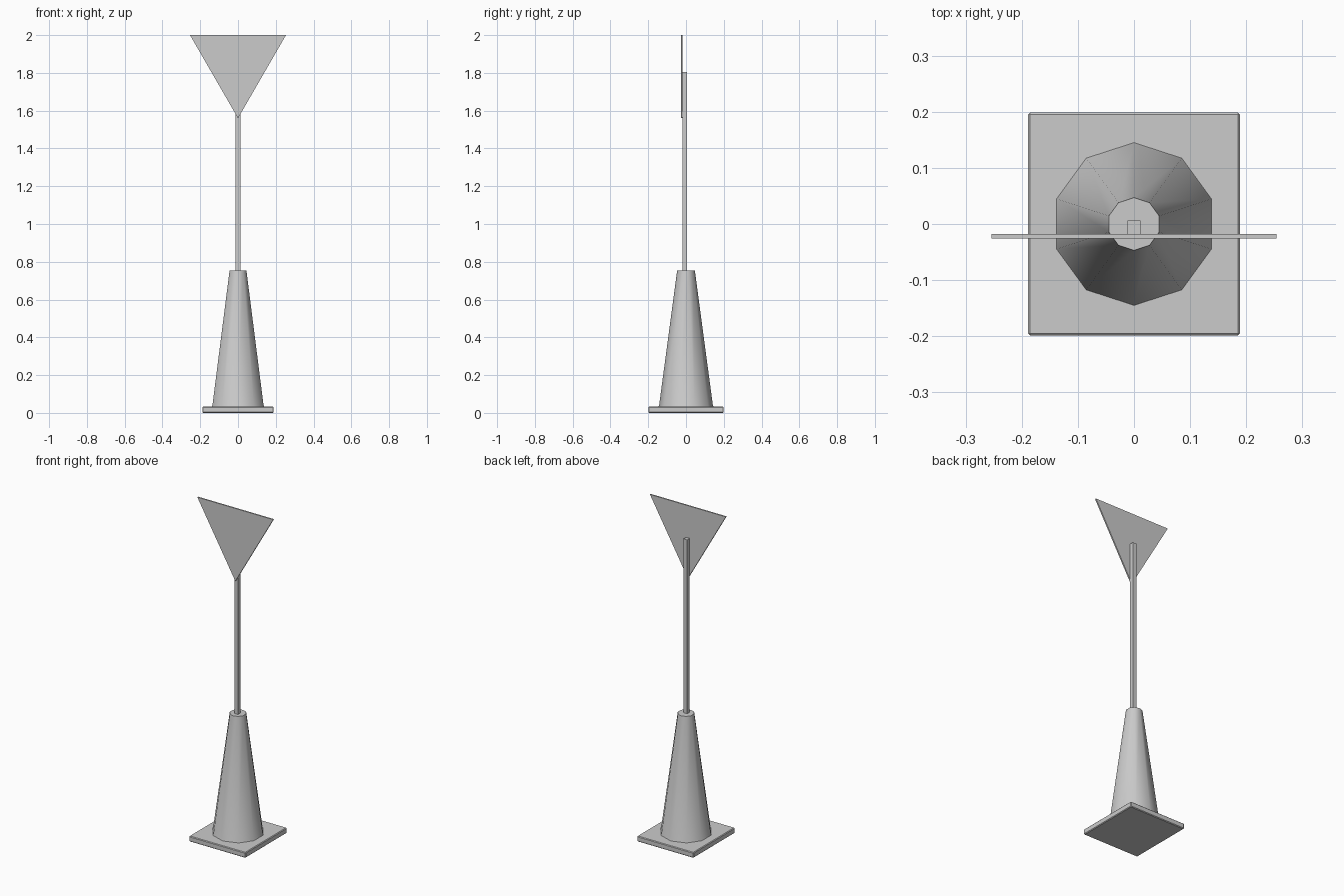
import bpy, math

if "Cube" in bpy.data.objects:
    bpy.data.objects.remove(bpy.data.objects["Cube"])


def make(name, verts, faces, smooth=None):
    me = bpy.data.meshes.new(name)
    me.from_pydata(verts, [], faces)
    ob = bpy.data.objects.new(name, me)
    bpy.context.collection.objects.link(ob)
    if smooth:
        bpy.ops.object.select_all(action='DESELECT')
        ob.select_set(True)
        bpy.context.view_layer.objects.active = ob
        bpy.ops.object.shade_smooth_by_angle(angle=math.radians(smooth))
    return ob


def loft(name, rings, smooth=None):
    """Join equal-sized counter-clockwise rings, capping both ends."""
    n = len(rings[0])
    faces = [tuple(reversed(range(n)))]
    for r in range(len(rings) - 1):
        for i in range(n):
            j = (i + 1) % n
            faces.append((r * n + i, r * n + j, (r + 1) * n + j, (r + 1) * n + i))
    faces.append(tuple(range((len(rings) - 1) * n, len(rings) * n)))
    return make(name, [v for ring in rings for v in ring], faces, smooth)


def rect(x, y0, y1, z):
    return [(-x, y0, z), (x, y0, z), (x, y1, z), (-x, y1, z)]


def decagon(r, z):
    return [(r * math.sin(-i * math.tau / 10), r * math.cos(i * math.tau / 10), z)
            for i in range(10)]


# Square rubber foot with softened edges
base = loft("base_plate", [rect(0.189, -0.199, 0.199, 0), rect(0.189, -0.199, 0.199, 0.033)])
bevel = base.modifiers.new("soft_edges", 'BEVEL')
bevel.width = 0.004
bevel.segments = 1

# Ten-sided cone with a small lip at the bottom
loft("cone", [decagon(0.146, 0.030), decagon(0.142, 0.042), decagon(0.047, 0.753)], 40)

# Square pole
loft("pole", [rect(0.012, -0.018, 0.006, 0.74), rect(0.012, -0.018, 0.006, 1.805)])

# Inverted triangular sign on the front of the pole
tri = [(0, 1.56), (0.254, 2.0), (-0.254, 2.0)]
loft("sign", [[(x, y, z) for x, z in reversed(tri)] for y in (-0.018, -0.026)][::-1])

# Consistent outward normals on every part
import bmesh
for ob in bpy.context.collection.objects:
    bm = bmesh.new()
    bm.from_mesh(ob.data)
    bmesh.ops.recalc_face_normals(bm, faces=bm.faces)
    bm.to_mesh(ob.data)
    bm.free()
